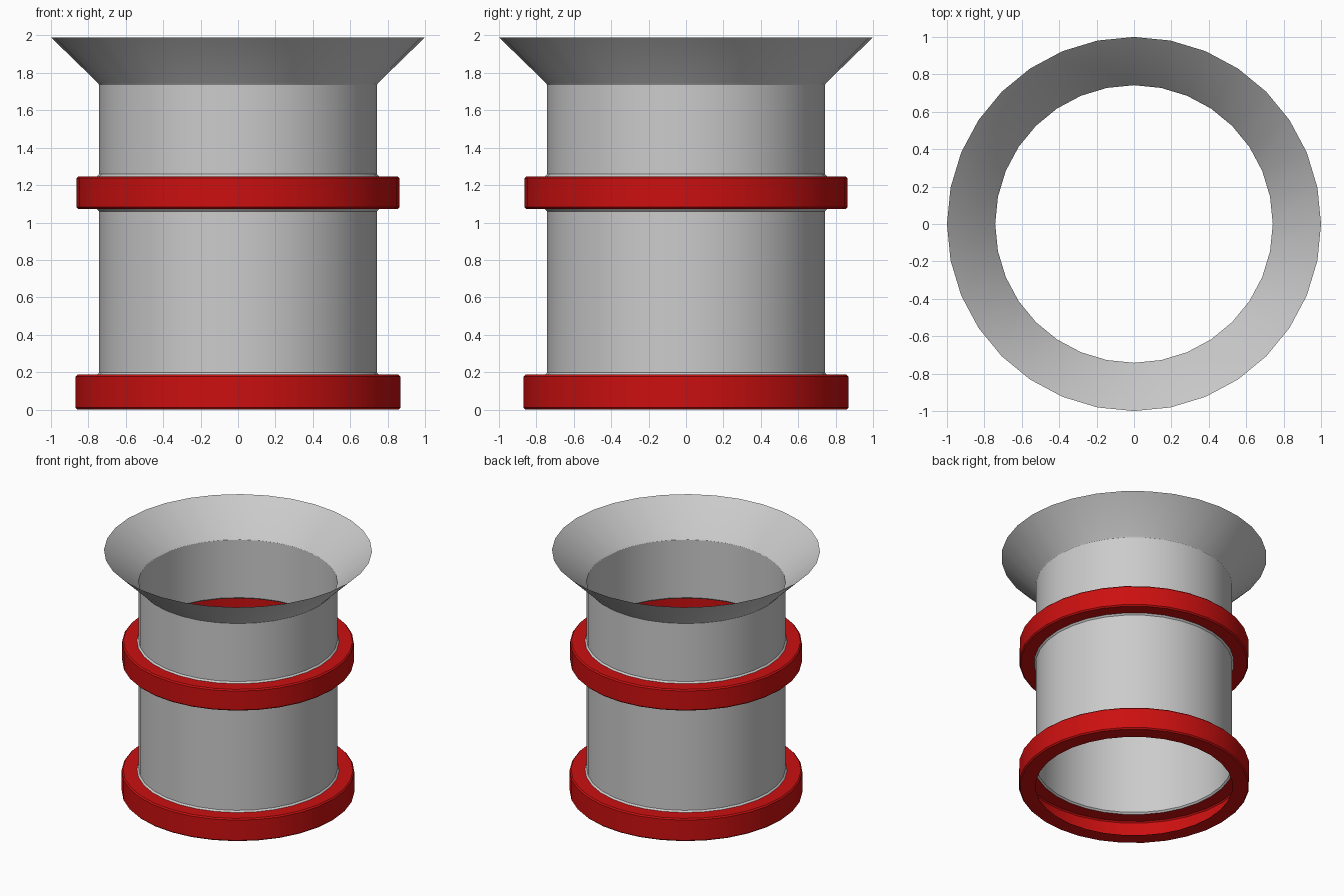
import bpy, math

if "Cube" in bpy.data.objects:
    bpy.data.objects.remove(bpy.data.objects["Cube"])

SIDES = 32
red = bpy.data.materials.new("red_paint")
red.diffuse_color = (0.6, 0.005, 0.005, 1)
red.use_nodes = True
red.node_tree.nodes["Principled BSDF"].inputs["Base Color"].default_value = red.diffuse_color


def lathe(name, profile, mat=None):
    """Revolve an open (radius, z) profile, listed bottom to top, into a thin shell."""
    verts = [(r * math.cos(2 * math.pi * j / SIDES), r * math.sin(2 * math.pi * j / SIDES), z)
             for r, z in profile for j in range(SIDES)]
    faces = []
    for i in range(len(profile) - 1):
        for j in range(SIDES):
            k = (j + 1) % SIDES
            faces.append((i * SIDES + j, i * SIDES + k, (i + 1) * SIDES + k, (i + 1) * SIDES + j))
    mesh = bpy.data.meshes.new(name)
    mesh.from_pydata(verts, [], faces)
    obj = bpy.data.objects.new(name, mesh)
    bpy.context.collection.objects.link(obj)
    if mat:
        mesh.materials.append(mat)
    bpy.ops.object.select_all(action='DESELECT')
    obj.select_set(True)
    bpy.context.view_layer.objects.active = obj
    bpy.ops.object.shade_smooth_by_angle(angle=math.radians(30))
    return obj


def band(name, r_low, r_top, r_out, z0, z1, b=0.01):
    """Hollow band, open towards the inside, with chamfered outer edges."""
    lathe(name, [(r_low, z0), (r_out - b, z0), (r_out, z0 + b),
                 (r_out, z1 - b), (r_out - b, z1), (r_top, z1)], red)


R, F = 0.742, 0.012   # tube radius and small fillet beside the bands

# Red bands
band("base_band", R, R + F, 0.868, 0.0, 0.187)
band("middle_band", R + F, R + F, 0.864, 1.072, 1.247)

# Grey tube sections between the bands
lathe("lower_tube", [(R + F, 0.187), (R, 0.187 + F), (R, 1.072 - F), (R + F, 1.072)])
lathe("upper_tube", [(R + F, 1.247), (R, 1.247 + F), (R, 1.735)])

# Flared funnel rim
lathe("flared_rim", [(R, 1.735), (R + 0.008, 1.747), (1.0, 1.99)])
